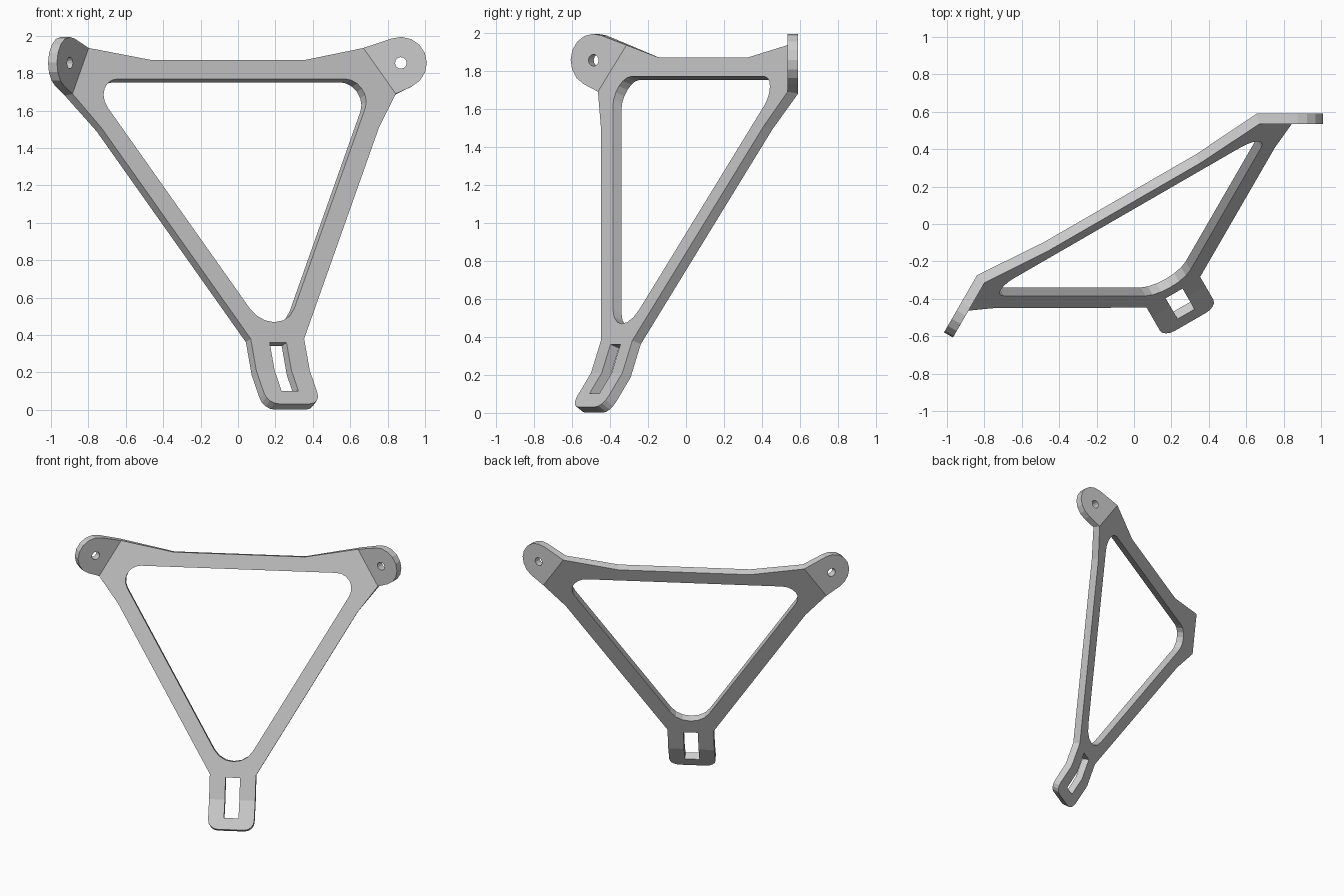
import bpy, bmesh
from math import radians, sin, cos, asin
from mathutils import Vector, Matrix

cube = bpy.data.objects.get("Cube")
if cube:
    bpy.data.objects.remove(cube, do_unlink=True)

THICK = 0.055
TILT = asin(1 / 3)
FRONT = Vector((0, -1, 0))
EAR = (1.04, 1.954)          # ear centre on the flat blank
EAR_ROOT = (0.998, 1.792)    # lower end of the ear bend
TAB_BEND = 0.223


def arc(centre, r, start, end, steps):
    angles = [radians(start + (end - start) * i / steps) for i in range(steps + 1)]
    return [(centre[0] + r * cos(a), centre[1] + r * sin(a)) for a in angles]


def mirrored(points):
    return points + [(-x, z) for x, z in reversed(points)]


def circle(centre, r, steps=12):
    return arc(centre, r, 0, 360, steps)[:-1]


# Flat blank: outer outline, triangular window, tab slot and two ear holes
outline = mirrored(
    arc((0.095, 0.077), 0.07, -90, 0, 4)
    + [(0.165, 0.403), (0.857, 1.6), EAR_ROOT]
    + arc(EAR, 0.139, -70, 105, 8)
    + [(0.848, 2.052), (0.47, 1.983)])
window = (arc((0, 0.657), 0.16, 210, 330, 6)
          + arc((0.699, 1.767), 0.11, -30, 90, 6)
          + arc((-0.699, 1.767), 0.11, 90, 210, 6))
slot = [(-0.052, 0.091), (0.052, 0.091), (0.052, 0.382), (-0.052, 0.382)]
loops = [outline, window, slot, circle(EAR, 0.031), circle((-EAR[0], EAR[1]), 0.031)]

bm = bmesh.new()
edges = []
for loop in loops:
    verts = [bm.verts.new((x, 0, z)) for x, z in loop]
    edges += [bm.edges.new((verts[i - 1], verts[i])) for i in range(len(verts))]
bmesh.ops.triangle_fill(bm, use_beauty=True, use_dissolve=False, edges=edges, normal=FRONT)
bm.normal_update()
bmesh.ops.reverse_faces(bm, faces=[f for f in bm.faces if f.normal.y > 0])


def fold(point, outward, angle):
    """Crease the sheet on a line and turn everything beyond it to the front."""
    point, outward = Vector(point), Vector(outward).normalized()
    bmesh.ops.bisect_plane(bm, geom=bm.verts[:] + bm.edges[:] + bm.faces[:],
                           dist=0.0005, plane_co=point, plane_no=outward)
    beyond = [v for v in bm.verts if (v.co - point).dot(outward) > 0.002]
    turn = Matrix.Rotation(angle, 3, outward.cross(FRONT))
    bmesh.ops.rotate(bm, verts=beyond, cent=point, matrix=turn)


# Bend the lower tab and both ears
fold((0, 0, TAB_BEND), (0, 0, -1), radians(15))
for side in (-1, 1):
    fold((side * EAR_ROOT[0], 0, EAR_ROOT[1]),
         (side * cos(radians(30)), 0, 0.5), radians(35.26))

mesh = bpy.data.meshes.new("triangular_bracket")
bm.to_mesh(mesh)
bm.free()
bracket = bpy.data.objects.new("triangular_bracket", mesh)
bpy.context.collection.objects.link(bracket)

# Lean the bracket back and turn it about the vertical
bracket.rotation_euler = (-TILT, 0, radians(30))
bracket.location = (0.278, -0.4815, 0)

# Sheet thickness behind the front face
solid = bracket.modifiers.new("thickness", 'SOLIDIFY')
solid.thickness = THICK
solid.offset = -1
solid.use_even_offset = True
solid.use_quality_normals = True

# Plain grey metal
grey = bpy.data.materials.new("plain_grey")
grey.use_nodes = True
colour = (0.6, 0.6, 0.6, 1)
grey.diffuse_color = colour
grey.node_tree.nodes["Principled BSDF"].inputs["Base Color"].default_value = colour
mesh.materials.append(grey)
